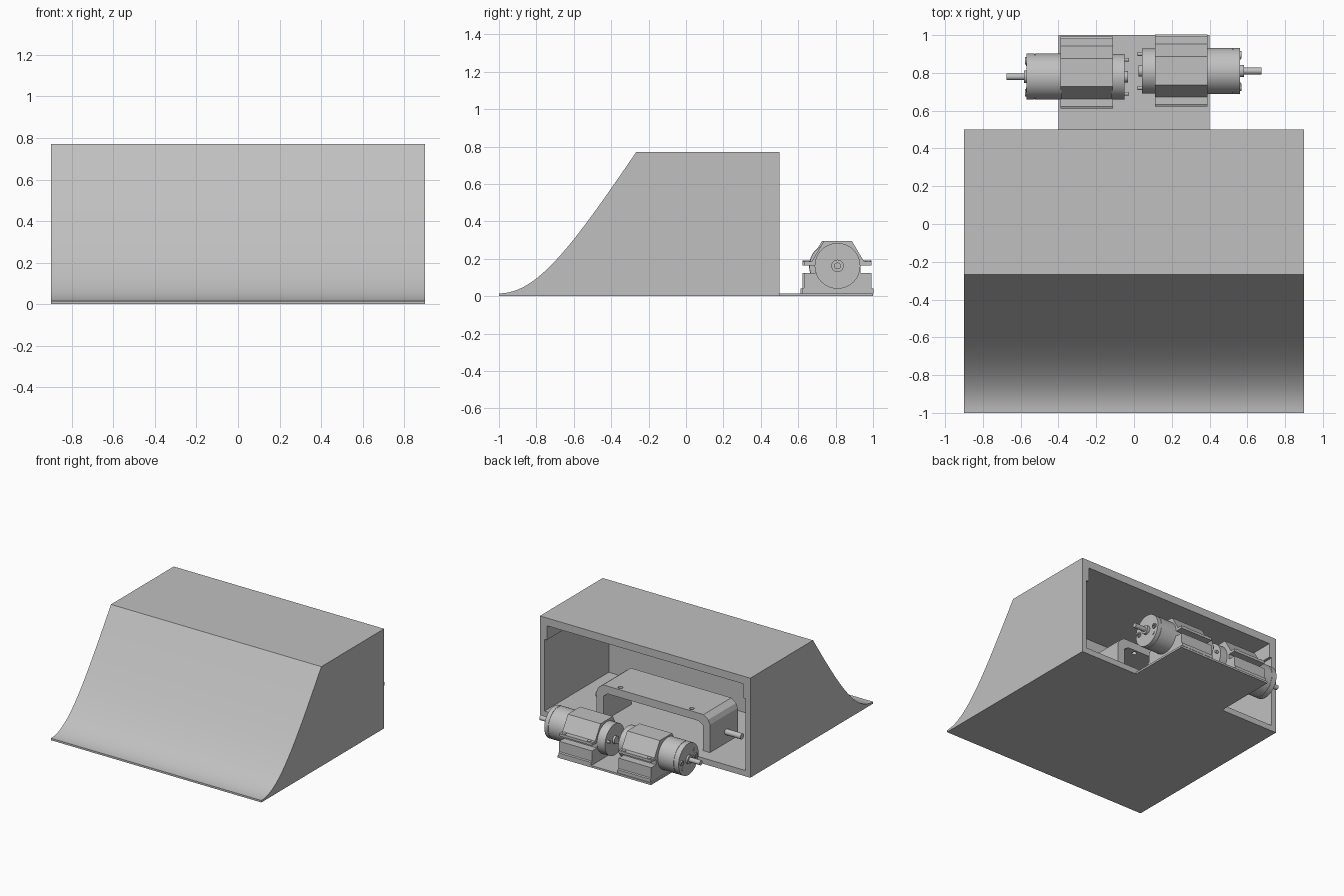
import bpy, bmesh, math
from mathutils import Matrix, Vector

cube = bpy.data.objects.get("Cube")
if cube:
    bpy.data.objects.remove(cube)


def material(name, rgb):
    m = bpy.data.materials.new(name)
    m.use_nodes = True
    m.diffuse_color = (*rgb, 1)
    m.node_tree.nodes["Principled BSDF"].inputs["Base Color"].default_value = (*rgb, 1)
    return m


GREY = material("plain grey", (0.53, 0.53, 0.53))


def finish(bm, name, smooth=True):
    bmesh.ops.recalc_face_normals(bm, faces=bm.faces)
    me = bpy.data.meshes.new(name)
    bm.to_mesh(me)
    bm.free()
    ob = bpy.data.objects.new(name, me)
    bpy.context.collection.objects.link(ob)
    me.materials.append(GREY)
    if smooth:
        bpy.ops.object.select_all(action="DESELECT")
        ob.select_set(True)
        bpy.context.view_layer.objects.active = ob
        bpy.ops.object.shade_smooth_by_angle(angle=math.radians(30))
    return ob


def extrude(name, profile, axis, start, end, smooth=False):
    """Profile of (y, z) points swept along x, or (x, z) points swept along y."""
    bm = bmesh.new()
    place = (lambda u, v: (start, u, v)) if axis == "x" else (lambda u, v: (u, start, v))
    face = bm.faces.new([bm.verts.new(place(*p)) for p in profile])
    new = bmesh.ops.extrude_face_region(bm, geom=[face])["geom"]
    step = Vector((end - start, 0, 0) if axis == "x" else (0, end - start, 0))
    bmesh.ops.translate(bm, vec=step, verts=[v for v in new if isinstance(v, bmesh.types.BMVert)])
    return finish(bm, name, smooth)


def box(name, x0, x1, y0, y1, z0, z1):
    return extrude(name, [(y0, z0), (y1, z0), (y1, z1), (y0, z1)], "x", x0, x1)


def rod(name, x0, x1, y, z, r, sides=48):
    ring = [(y + r * math.cos(2 * math.pi * i / sides), z + r * math.sin(2 * math.pi * i / sides))
            for i in range(sides)]
    return extrude(name, ring, "x", x0, x1, True)


def upright(name, x, y, z0, z1, r):
    bm = bmesh.new()
    bmesh.ops.create_cone(bm, cap_ends=True, segments=24, radius1=r, radius2=r, depth=z1 - z0,
                          matrix=Matrix.Translation((x, y, (z0 + z1) / 2)))
    return finish(bm, name)


def cut(target, cutter):
    cutter.hide_render = True
    cutter.hide_set(True)
    mod = target.modifiers.new("cut", "BOOLEAN")
    mod.operation, mod.solver, mod.object = "DIFFERENCE", "EXACT", cutter
    bpy.context.view_layer.objects.active = target
    bpy.ops.object.modifier_apply(modifier=mod.name)
    bpy.data.objects.remove(cutter)


def mirrored(half):
    """Close a right-hand half outline with its reflection."""
    return half + [(-u, v) for u, v in reversed(half)]


# Hollow housing with a curved ramp at the front
def ramp_point(t):
    ctrl = [(-1, 0.015), (-0.8, 0.015), (-0.62, 0.25), (-0.267, 0.77)]
    w = [(1 - t) ** 3, 3 * t * (1 - t) ** 2, 3 * t * t * (1 - t), t ** 3]
    return tuple(sum(a * c[k] for a, c in zip(w, ctrl)) for k in (0, 1))


outline = [(-1, 0)] + [ramp_point(i / 32) for i in range(33)] + [(0.5, 0.77), (0.5, 0)]
housing = extrude("ramp_housing", outline, "x", -0.9, 0.9, True)
cavity = mirrored([(0.86, 0.045), (0.86, 0.6), (0.84, 0.6), (0.84, 0.71)])
cut(housing, extrude("cavity_cutter", cavity, "y", -0.285, 0.6))

# Rear platform
box("rear_platform", -0.4, 0.4, 0.5, 1.0, 0, 0.015)

# Inner bridge with chamfered shoulders, screw holes and side pins
bridge = extrude("inner_bridge", mirrored([
    (0.425, 0.04), (0.485, 0.04), (0.485, 0.26), (0.47, 0.295), (0.43, 0.325)])[:5]
    + [(-0.43, 0.325), (-0.47, 0.295), (-0.485, 0.26), (-0.485, 0.04), (-0.425, 0.04),
       (-0.425, 0.24), (-0.39, 0.265), (0.39, 0.265), (0.425, 0.24)], "y", 0.06, 0.4)
for x in (-0.305, 0.305):
    cut(bridge, upright("hole_cutter", x, 0.365, 0.2, 0.4, 0.018))
for s in (-1, 1):
    rod("bridge_pin", s * 0.48, s * 0.62, 0.2, 0.13, 0.022, 24)

# Motors on slotted mounts; s is the side the shaft points to
AXIS_Z = 0.162
mount = mirrored([(0.19, 0.015), (0.19, 0.04), (0.18, 0.045), (0.18, 0.125), (0.12, 0.125),
                  (0.12, 0.165), (0.18, 0.165), (0.18, 0.185), (0.14, 0.185), (0.075, 0.295)])
for s, side, y, my in ((1, "left", 0.81, 0.812), (-1, "right", 0.78, 0.802)):
    extrude(side + "_motor_mount", [(my + u, v) for u, v in mount], "x", s * 0.11, s * 0.39)
    for x in (0.145, 0.36):
        for dy in (-0.163, 0.163):
            upright(side + "_mount_bolt", s * x, my + dy, 0.18, 0.19, 0.016)
    d = 0 if s > 0 else 0.008
    sections = [("motor_tail", 0.042 + d, 0.12, 0.12), ("motor_body", 0.38, 0.525, 0.122),
                ("motor_seam", 0.52, 0.53, 0.119), ("motor_gearbox", 0.528, 0.56 + d, 0.122),
                ("shaft_boss", 0.55, 0.582, 0.033), ("motor_shaft", 0.57, 0.675, 0.018),
                ("tail_boss", 0.025 + d, 0.05 + d, 0.03)]
    for name, x0, x1, r in sections:
        rod(side + "_" + name, s * x0, s * x1, y, AXIS_Z, r)
    face = s * (0.56 + d)
    for dy in (-0.085, 0.085):
        screw = rod(side + "_face_screw", face - s * 0.01, face + s * 0.008, y + dy, AXIS_Z, 0.02, 24)
        for w, h in ((0.015, 0.004), (0.004, 0.015)):
            cut(screw, box("slot_cutter", face, face + s * 0.02,
                           y + dy - w, y + dy + w, AXIS_Z - h, AXIS_Z + h))
        k = math.copysign(1, dy)
        rod(side + "_face_pin", face - s * 0.01, face + s * 0.004,
            y + k * 0.07, AXIS_Z - k * 0.05, 0.013, 24)
        rod(side + "_terminal", s * (0.018 + d), s * (0.05 + d), y + k * 0.09, AXIS_Z + 0.02, 0.01, 16)
